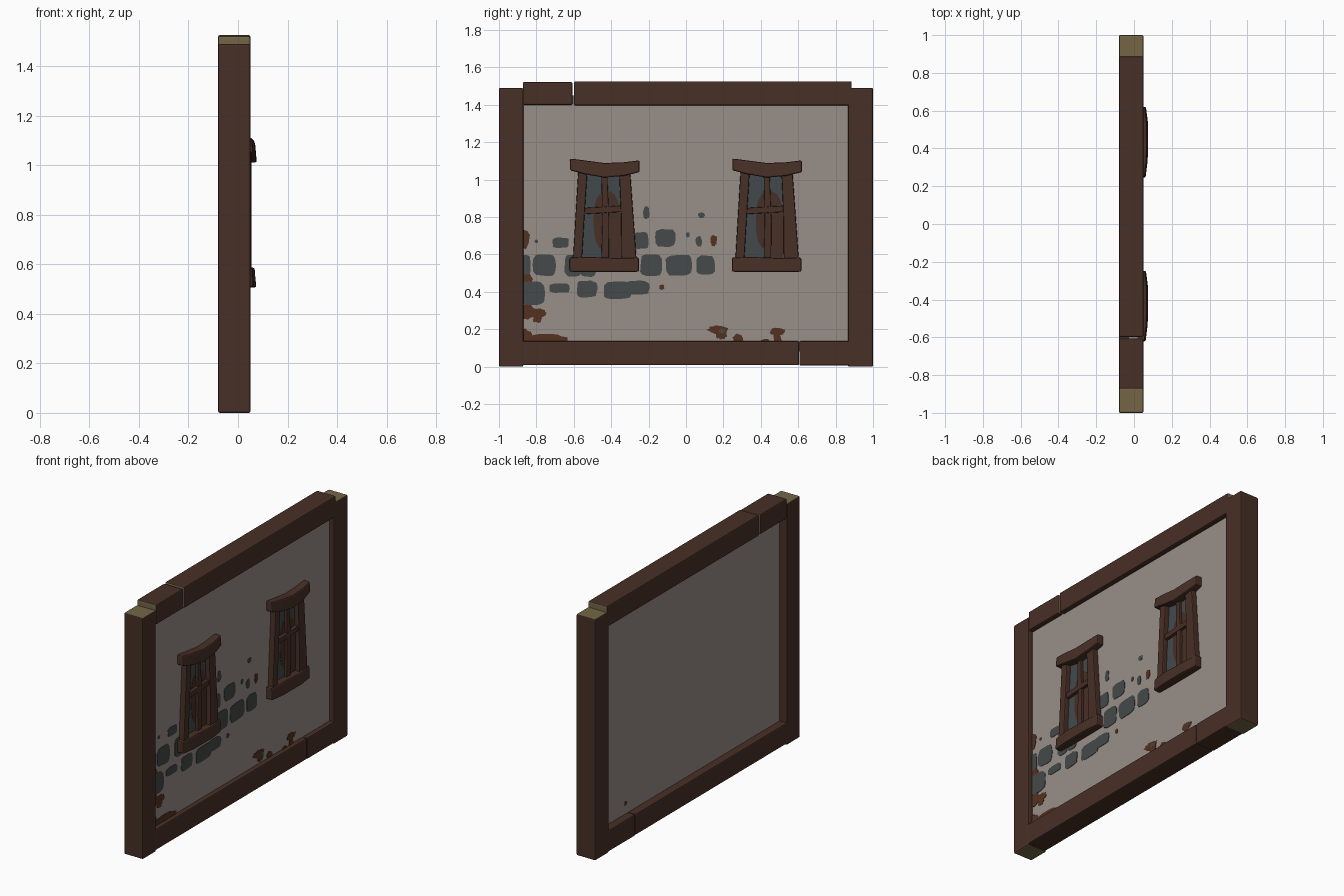
import bpy, bmesh, math, random
random.seed(4)


def material(name, rgb):
    m = bpy.data.materials.new(name)
    m.diffuse_color = (*rgb, 1)
    return m


WOOD = material("dark wood", (0.064, 0.029, 0.019))
GRAIN = material("end grain", (0.175, 0.130, 0.062))
PLASTER = material("plaster", (0.315, 0.272, 0.245))
STONE = material("grey stone", (0.060, 0.067, 0.067))
GLASS = material("dark glass", (0.055, 0.067, 0.072))
EARTH = material("exposed brown", (0.088, 0.032, 0.015))


def finish(name, bm, mats, bevel=0.0, segments=2):
    bmesh.ops.recalc_face_normals(bm, faces=bm.faces)
    me = bpy.data.meshes.new(name)
    bm.to_mesh(me)
    bm.free()
    for m in mats:
        me.materials.append(m)
    ob = bpy.data.objects.new(name, me)
    bpy.context.collection.objects.link(ob)
    if bevel:
        mod = ob.modifiers.new("soft edges", "BEVEL")
        mod.width, mod.segments, mod.limit_method = bevel, segments, "ANGLE"
        mod.angle_limit = math.radians(50)
    return ob


def loft(name, rings, mats, bevel=0.0, grain=None):
    """Join equal rings of points into a closed solid; grain marks end faces."""
    bm = bmesh.new()
    vs = [[bm.verts.new(p) for p in r] for r in rings]
    n = len(rings[0])
    for a, b in zip(vs, vs[1:]):
        for i in range(n):
            bm.faces.new((a[i], a[(i + 1) % n], b[(i + 1) % n], b[i]))
    for cap in (vs[0], vs[-1]):
        bm.faces.new(cap).material_index = 1 if grain else 0
    return finish(name, bm, mats, bevel)


X0, X1 = -0.08, 0.05


def post(name, y0, y1, z0, z1):
    rings = [[(X0, y0, z), (X1, y0, z), (X1, y1, z), (X0, y1, z)] for z in (z0, z1)]
    loft(name, rings, [WOOD, GRAIN], 0.007, True)


def beam(name, y0, y1, z0, z1, grain=False):
    rings = [[(X0, y, z0), (X1, y, z0), (X1, y, z1), (X0, y, z1)] for y in (y0, y1)]
    loft(name, rings, [WOOD, GRAIN], 0.007, grain)


# timber frame
post("left_post", -1.0, -0.87, 0.0, 1.49)
post("right_post", 0.866, 1.0, 0.0, 1.49)
beam("top_beam_short", -0.872, -0.607, 1.40, 1.522, True)
beam("top_beam_long", -0.598, 0.886, 1.397, 1.526, True)
beam("bottom_beam_long", -0.88, 0.604, 0.008, 0.137)
beam("bottom_beam_short", 0.606, 0.88, 0.006, 0.137)

# plaster panel
loft("plaster_panel", [[(-0.03, y, 0.08), (0.02, y, 0.08), (0.02, y, 1.45), (-0.03, y, 1.45)]
                       for y in (-0.92, 0.92)], [PLASTER])


def blobs(name, items, mat, x, power, jitter, depth=0.003):
    """Thin rounded plates; items are (y0, y1, z0, z1)."""
    bm = bmesh.new()
    for y0, y1, z0, z1 in items:
        ring = []
        for i in range(18):
            a = 2 * math.pi * i / 18
            c, s = math.cos(a), math.sin(a)
            k = random.uniform(1 - jitter, 1 + jitter * 0.5)
            ring.append(((y0 + y1) / 2 + k * (y1 - y0) / 2 * math.copysign(abs(c) ** power, c),
                         (z0 + z1) / 2 + k * (z1 - z0) / 2 * math.copysign(abs(s) ** power, s)))
        lo = [bm.verts.new((x, y, z)) for y, z in ring]
        hi = [bm.verts.new((x + depth, y, z)) for y, z in ring]
        bm.faces.new(hi)
        bm.faces.new(lo)
        for i in range(18):
            j = (i + 1) % 18
            bm.faces.new((lo[i], lo[j], hi[j], hi[i]))
    return finish(name, bm, [mat])


# bare stones showing through the plaster
blobs("bare_stones", [
    (-0.90, -0.83, 0.49, 0.60), (-0.82, -0.695, 0.485, 0.60), (-0.65, -0.56, 0.48, 0.60),
    (-0.57, -0.48, 0.48, 0.58), (-0.245, -0.125, 0.485, 0.60), (-0.11, 0.035, 0.485, 0.60),
    (0.055, 0.155, 0.49, 0.595), (-0.91, -0.755, 0.33, 0.46), (-0.73, -0.62, 0.395, 0.445),
    (-0.585, -0.475, 0.37, 0.46), (-0.44, -0.29, 0.36, 0.455), (-0.33, -0.195, 0.385, 0.46),
    (-0.715, -0.625, 0.635, 0.69), (-0.29, -0.20, 0.63, 0.72), (-0.165, -0.055, 0.64, 0.735),
], STONE, 0.0195, 0.5, 0.07)
blobs("stone_specks", [
    (-0.23, -0.195, 0.785, 0.86), (0.065, 0.10, 0.795, 0.825), (0.0, 0.02, 0.69, 0.72),
    (0.052, 0.085, 0.64, 0.70), (-0.81, -0.79, 0.66, 0.68),
], STONE, 0.0195, 0.9, 0.15)

# worn brown patches
blobs("worn_patches", [
    (-0.90, -0.835, 0.63, 0.73), (-0.90, -0.82, 0.44, 0.50), (-0.92, -0.80, 0.255, 0.33),
    (-0.83, -0.745, 0.265, 0.31), (-0.82, -0.77, 0.235, 0.28), (-0.92, -0.82, 0.10, 0.205),
    (-0.87, -0.635, 0.11, 0.175), (0.115, 0.23, 0.175, 0.22), (0.16, 0.22, 0.145, 0.20),
    (0.25, 0.31, 0.11, 0.175), (0.45, 0.53, 0.165, 0.21), (0.465, 0.51, 0.11, 0.18),
    (0.40, 0.45, 0.12, 0.15), (-0.145, -0.115, 0.41, 0.44), (0.13, 0.165, 0.645, 0.705),
], EARTH, 0.0192, 0.8, 0.2)
blobs("stone_in_patch", [(0.175, 0.21, 0.18, 0.205)], STONE, 0.0205, 0.9, 0.1)
blobs("back_speck", [(0.62, 0.645, 0.19, 0.215)], EARTH, -0.032, 0.9, 0.1)


def across(name, secs, x_in, bevel):
    """Bar along y from (y, z low, z high, x front low, x front high)."""
    loft(name, [[(x_in, y, a), (xa, y, a), (xb, y, b), (x_in, y, b)]
                for y, a, b, xa, xb in secs], [WOOD], bevel)


def upright(name, secs, x_in, x_out, bevel):
    """Bar along z from (z, y low, y high)."""
    loft(name, [[(x_in, a, z), (x_out, a, z), (x_out, b, z), (x_in, b, z)]
                for z, a, b in secs], [WOOD], bevel)


# two identical crooked windows
for side, c in (("left", -0.435), ("right", 0.433)):
    across(side + "_lintel", [
        (c - 0.185, 1.050, 1.113, 0.062, 0.056), (c - 0.10, 1.028, 1.102, 0.073, 0.066),
        (c, 1.011, 1.089, 0.076, 0.069), (c + 0.10, 1.020, 1.093, 0.075, 0.068),
        (c + 0.187, 1.040, 1.103, 0.064, 0.058)], 0.015, 0.008)
    across(side + "_sill", [
        (c - 0.187, 0.508, 0.583, 0.062, 0.058), (c - 0.09, 0.506, 0.587, 0.073, 0.067),
        (c + 0.09, 0.506, 0.580, 0.074, 0.067), (c + 0.184, 0.508, 0.583, 0.062, 0.058)],
        0.015, 0.008)
    upright(side + "_jamb_a", [(0.56, c - 0.170, c - 0.122), (0.80, c - 0.156, c - 0.108),
                               (1.05, c - 0.141, c - 0.092)], 0.015, 0.054, 0.006)
    upright(side + "_jamb_b", [(0.56, c + 0.090, c + 0.171), (0.80, c + 0.088, c + 0.154),
                               (1.05, c + 0.077, c + 0.136)], 0.015, 0.054, 0.006)
    upright(side + "_mullion", [(0.56, c - 0.018, c + 0.022), (0.78, c - 0.012, c + 0.024),
                                (1.04, c - 0.018, c + 0.014)], 0.015, 0.042, 0.004)
    across(side + "_crossbar", [(c - 0.12, 0.815, 0.848, 0.045, 0.045),
                                (c + 0.10, 0.828, 0.862, 0.045, 0.045)], 0.015, 0.004)
    # glass plate with a brown stain
    loft(side + "_glass", [[(0.018, c - w, z), (0.025, c - w, z), (0.025, c + w - 0.02, z),
                            (0.018, c + w - 0.02, z)] for z, w in ((0.56, 0.14), (1.04, 0.115))],
         [GLASS])
    blobs(side + "_stain", [(c - 0.06, c + 0.085, 0.62, 0.94), (c + 0.01, c + 0.10, 0.56, 0.84)],
          WOOD, 0.0245, 0.8, 0.02, 0.002)
